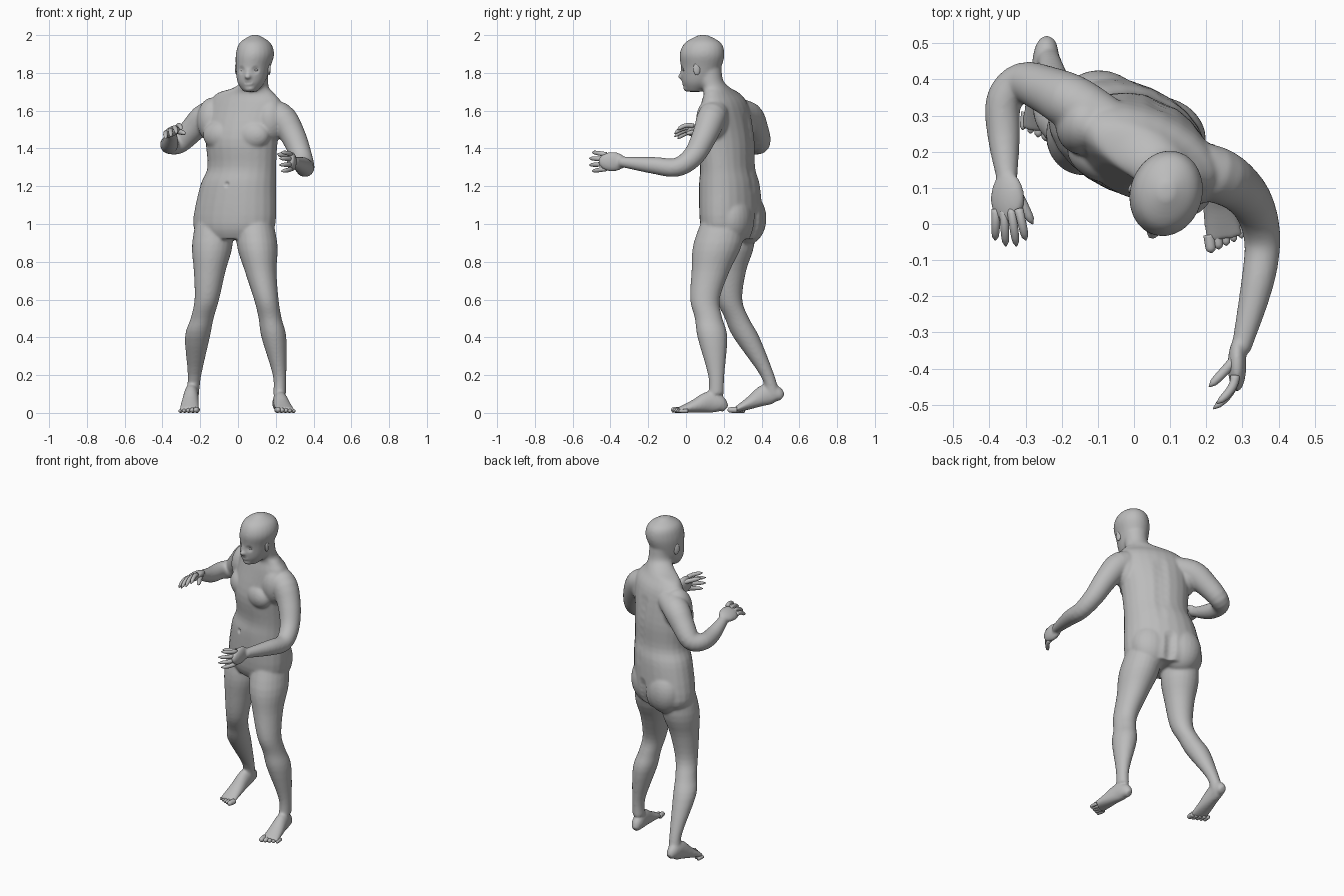
import bpy, bmesh, math
from mathutils import Vector, Matrix

cube = bpy.data.objects.get("Cube")
if cube:
    bpy.data.objects.remove(cube)

colour = (.5, .5, .5, 1)
grey = bpy.data.materials.new("plain_grey")
grey.use_nodes = True
grey.diffuse_color = colour
grey.node_tree.nodes["Principled BSDF"].inputs["Base Color"].default_value = colour

UP = Vector((0, 0, 1))
FORWARD = Vector((0, -1, 0))
ACROSS = Vector((1, 0, 0))


def smooth_path(stations, steps=4):
    """Run a smooth curve through the stations, whatever values they hold."""
    points = [Vector(station) for station in stations]
    padded = [points[0]] + points + [points[-1]]
    result = []
    for before, start, end, after in zip(padded, padded[1:], padded[2:], padded[3:]):
        for step in range(steps):
            t = step / steps
            leave, arrive = (end - before) / 2, (after - start) / 2
            ease = t * t * (3 - 2 * t)
            result.append(start.lerp(end, ease) + leave * t * (1 - t) ** 2 - arrive * t * t * (1 - t))
    return result + [points[-1]]


def skin_rings(bm, rings, sides=24):
    """Bridge rings of centre, width vector and height vector, then cap both ends."""
    angles = [math.tau * k / sides for k in range(sides)]
    loops = [[bm.verts.new(centre + width * math.cos(a) + height * math.sin(a)) for a in angles]
             for centre, width, height in rings]
    for low, high in zip(loops, loops[1:]):
        for k in range(sides):
            bm.faces.new((low[k - 1], low[k], high[k], high[k - 1]))
    bm.faces.new(loops[0])
    bm.faces.new(loops[-1])


def column(bm, stations, turn=Matrix.Identity(3)):
    """Stack of level ellipses: x, y, z, half width, half depth."""
    skin_rings(bm, [(Vector(s[:3]), turn @ ACROSS * s[3], turn @ FORWARD * s[4])
                    for s in smooth_path(stations)])


def tube(bm, stations):
    """Ellipses square to their path: x, y, z, half width, half height."""
    centres = [Vector(s[:3]) for s in stations]
    ahead = centres[1:] + centres[-1:]
    behind = centres[:1] + centres[:-1]
    rings = []
    for station, centre, following, previous in zip(stations, centres, ahead, behind):
        along = (following - previous).normalized()
        side = along.cross(UP).normalized()
        rings.append((centre, side * station[3], side.cross(along) * station[4]))
    skin_rings(bm, rings)


def blob(bm, centre, radii, turn=Matrix.Identity(3)):
    placed = Matrix.Translation(centre) @ turn.to_4x4() @ Matrix.Diagonal((*radii, 1))
    bmesh.ops.create_uvsphere(bm, u_segments=24, v_segments=16, radius=1, matrix=placed)


def digit(bm, start, reach, curl, radius, steps=8):
    """Finger or toe that bends by the curl and ends in a rounded tip."""
    stations = []
    for step in range(steps + 1):
        t = step / steps
        size = radius * (1 - t / 8) * math.sqrt(1.03 - t ** 8)
        stations.append((*(start + reach * t + curl * t * t), size, size))
    tube(bm, stations)


def finish(name, bm):
    bmesh.ops.recalc_face_normals(bm, faces=bm.faces)
    mesh = bpy.data.meshes.new(name)
    bm.to_mesh(mesh)
    bm.free()
    mesh.materials.append(grey)
    mesh.shade_smooth()
    obj = bpy.data.objects.new(name, mesh)
    bpy.context.collection.objects.link(obj)
    return obj


body = bmesh.new()

# Torso and neck, turned to the right
torso_turn = Matrix.Rotation(math.radians(-24), 3, "Z")
facing, across = torso_turn @ FORWARD, torso_turn @ ACROSS
column(body, [
    (-.02, .24, .92, .18, .12), (-.02, .24, 1, .23, .15), (0, .23, 1.2, .21, .15),
    (.02, .22, 1.3, .19, .135), (.02, .21, 1.45, .2, .14), (.04, .205, 1.62, .21, .105),
    (.04, .19, 1.69, .165, .075), (.07, .16, 1.72, .1, .07), (.09, .13, 1.76, .07, .067),
    (.09, .12, 1.83, .07, .067)], torso_turn)

# Chest, shoulder joints and seat
chest, pelvis = Vector((.02, .21, 1.45)), Vector((-.02, .24, 1.03))
for side in (-1, 1):
    blob(body, chest + facing * .07 + across * side * .09 + UP * .02, (.1, .065, .08), torso_turn)
    blob(body, chest + across * side * .17 + UP * .1, (.08, .09, .12), torso_turn)
    blob(body, pelvis - facing * .05 + across * side * .09, (.12, .1, .14), torso_turn)

# Legs share heights and radii
leg_levels = (1.1, .9, .75, .6, .5, .4, .2, .1)
leg_radii = (.085, .108, .084, .065, .061, .066, .036, .034)
left_leg = ((.08, .22), (.1, .17), (.12, .13), (.15, .1), (.17, .12), (.19, .14), (.22, .16), (.22, .16))
right_leg = ((-.12, .27), (-.135, .25), (-.15, .23), (-.165, .23), (-.19, .27), (-.215, .32),
             (-.23, .43), (-.24, .46))
for path, depth in ((left_leg, 1.2), (right_leg, 1.05)):
    column(body, [(*spot, level, radius, radius * depth)
                  for spot, level, radius in zip(path, leg_levels, leg_radii)])

# Feet share a profile of position, half width and half height; the right heel is lifted
foot_profile = ((0, .02, .02), (.12, .034, .045), (.35, .038, .057), (.65, .046, .036), (1, .053, .014))
feet = {"left": (1, Vector((.21, .21, 0)), Vector((.25, -.04, 0))),
        "right": (-1, Vector((-.24, .51, .06)), Vector((-.26, .26, 0)))}
for outward, heel, ball in feet.values():
    tube(body, [(*(heel.lerp(ball, t) + UP * height), width, height)
                for t, width, height in smooth_path(foot_profile)])

# Arms share radii
arm_radii = (.06, .077, .067, .057, .05, .045, .027)
left_arm = ((.1, .18, 1.6), (.22, .14, 1.57), (.29, .1, 1.47), (.335, .04, 1.36),
            (.355, -.05, 1.3), (.34, -.17, 1.31), (.295, -.35, 1.33))
right_arm = ((-.03, .26, 1.6), (-.16, .33, 1.57), (-.24, .37, 1.5), (-.31, .39, 1.43),
             (-.36, .34, 1.42), (-.36, .24, 1.43), (-.35, .11, 1.48))
for path in (left_arm, right_arm):
    tube(body, smooth_path([(*spot, radius, radius) for spot, radius in zip(path, arm_radii)]))

# Palms
blob(body, (.285, -.39, 1.33), (.026, .075, .052))
blob(body, (-.35, .07, 1.49), (.052, .075, .026), Matrix.Rotation(-.5, 3, "Y"))

# Head, turned a little to the right
head_turn = Matrix.Rotation(math.radians(-15), 3, "Z")
skull = ((.065, .045, 1.7, .035), (.07, .065, 1.75, .072), (.08, .08, 1.83, .09),
         (.09, .085, 1.9, .1), (.09, .09, 1.96, .08), (.09, .09, 2, .02))
column(body, [(x, y, z, radius, radius * 1.2) for x, y, z, radius in skull], head_turn)


def on_head(sideways, forward, height):
    return Vector((.08, .08, height)) + head_turn @ (ACROSS * sideways + FORWARD * forward)


# Nose bridge, nose tip, lips and chin
blob(body, on_head(0, .1, 1.8), (.012, .015, .03), head_turn)
blob(body, on_head(0, .11, 1.78), (.018, .018, .014), head_turn)
blob(body, on_head(0, .09, 1.745), (.028, .016, .012), head_turn)
blob(body, on_head(0, .08, 1.717), (.028, .016, .016), head_turn)

# Blend the parts into one surface
body = finish("body", body)
remesh = body.modifiers.new("blend", "REMESH")
remesh.mode = "VOXEL"
remesh.voxel_size = .0065
relax = body.modifiers.new("relax", "SMOOTH")
relax.iterations = 13
bpy.context.view_layer.objects.active = body
for name in ("blend", "relax"):
    bpy.ops.object.modifier_apply(modifier=name)

# Press in eye sockets, mouth, navel, spine furrow and seat cleft
backward = head_turn @ -FORWARD
dents = [(on_head(side * .036, .09, 1.815), .028, backward * .009) for side in (-1, 1)]
dents += [(on_head(side * .014, .105, 1.746), .011, backward * .004) for side in (-1, 0, 1)]
dents.append((Vector((0, .23, 1.21)) + facing * .15, .02, facing * -.01))
dents += [(chest - facing * .13 + UP * (i - 5) * .05, .055, facing * .005) for i in range(8)]
dents += [(pelvis - facing * .14 + UP * (i - 4) * .03, .045, facing * .01) for i in range(6)]
for vertex in body.data.vertices:
    start = vertex.co.copy()
    for centre, reach, push in dents:
        strength = 1 - (start - centre).length_squared / reach ** 2
        if strength > 0:
            vertex.co += push * strength ** 2
body.data.materials.clear()
body.data.materials.append(grey)
body.data.shade_smooth()

# Eyes and ears
for name, side in (("left", 1), ("right", -1)):
    eye = bmesh.new()
    blob(eye, on_head(side * .034, .081, 1.815), (.015, .01, .007), head_turn)
    finish(name + "_eye", eye)
    ear = bmesh.new()
    flare = head_turn @ Matrix.Rotation(side * .35, 3, "Z")
    blob(ear, on_head(side * .087, 0, 1.822), (.009, .019, .034), flare)
    finish(name + "_ear", ear)


def fingers(name, knuckles, spread, reach, curl, thumb, thumb_reach):
    """Four fanned fingers and a thumb."""
    bm = bmesh.new()
    for place in (-1.5, -.5, .5, 1.5):
        length = 1.1 - abs(place) / 6
        digit(bm, knuckles + spread * place, (reach + spread * place * .4) * length, curl * length, .0125)
    digit(bm, thumb, thumb_reach, curl * .2, .014)
    finish(name, bm)


fingers("left_fingers", Vector((.28, -.42, 1.33)), UP * -.025, FORWARD * .09, ACROSS * -.06,
        Vector((.29, -.36, 1.35)), Vector((-.07, -.09, .02)))
fingers("right_fingers", Vector((-.35, .04, 1.5)), Vector((.021, 0, .012)), Vector((.01, -.1, .03)),
        UP * -.06, Vector((-.33, .1, 1.49)), Vector((.05, -.1, 0)))

# Toes, largest on the inside
for name, (outward, heel, ball) in feet.items():
    bm = bmesh.new()
    for i in range(5):
        radius = .016 - i * .0015
        root = ball + ACROSS * outward * (i - 2) * .021 + UP * radius - FORWARD * (.01 + i * .01)
        digit(bm, root, FORWARD * .05 + ACROSS * outward * .006, UP * -.001, radius)
    finish(name + "_toes", bm)
